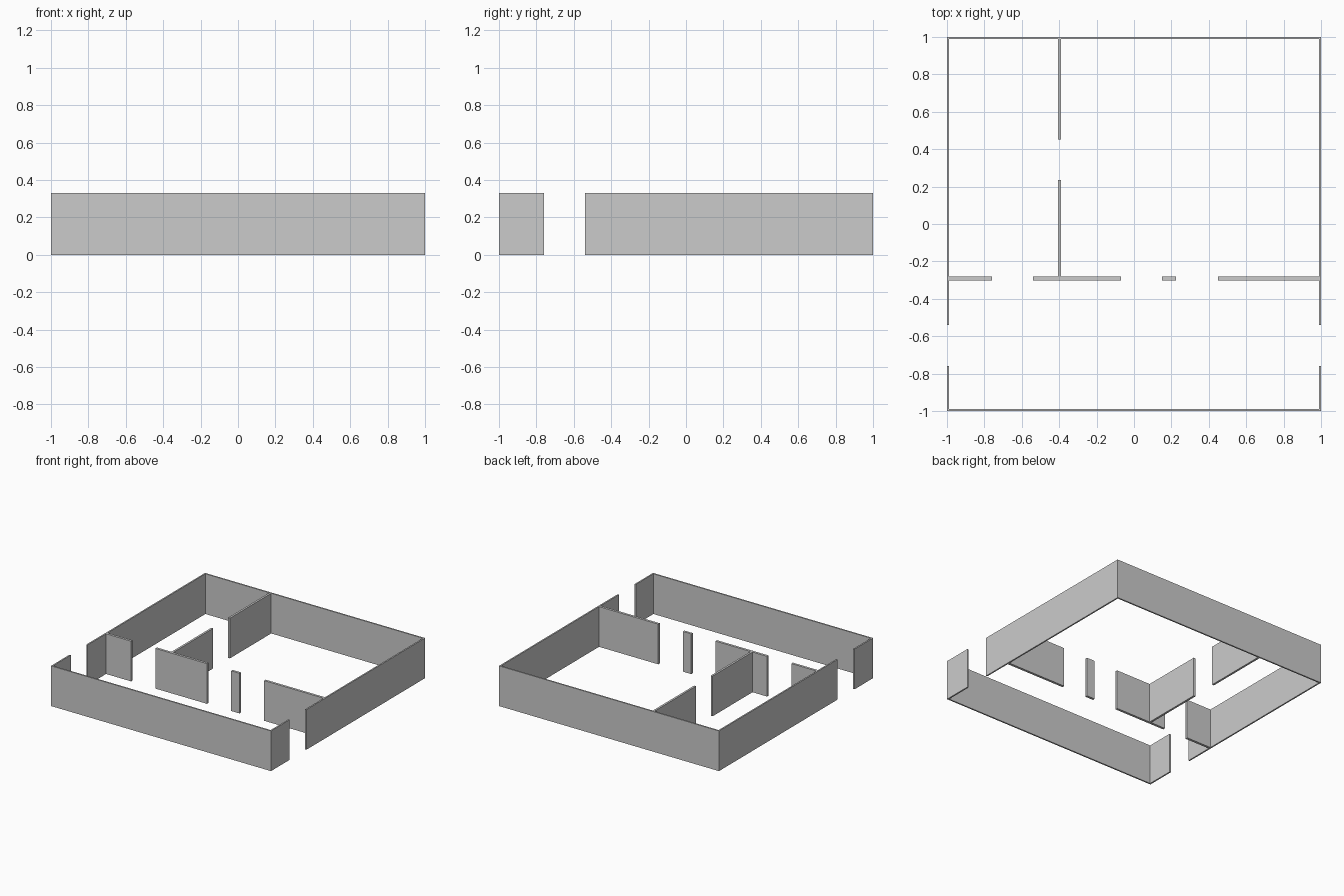
import bpy, bmesh
from mathutils import Matrix

if "Cube" in bpy.data.objects:
    bpy.data.objects.remove(bpy.data.objects["Cube"])

H = 0.33   # wall height
T = 0.012  # outer wall thickness


def wall(name, x0, x1, y0, y1):
    bm = bmesh.new()
    bmesh.ops.create_cube(bm, size=1, matrix=(
        Matrix.Translation(((x0 + x1) / 2, (y0 + y1) / 2, H / 2))
        @ Matrix.Diagonal((x1 - x0, y1 - y0, H, 1))))
    me = bpy.data.meshes.new(name)
    bm.to_mesh(me)
    bm.free()
    ob = bpy.data.objects.new(name, me)
    bpy.context.collection.objects.link(ob)


# outer side walls, each with a doorway near the front
for side, a, b in (("left", -1, -1 + T), ("right", 1 - T, 1)):
    wall(f"{side}_wall_front_part", a, b, -1, -0.76)
    wall(f"{side}_wall_back_part", a, b, -0.54, 1)

# front and back outer walls between the side walls
wall("front_wall", -1 + T, 1 - T, -1, -1 + T)
wall("back_wall", -1 + T, 1 - T, 1 - T, 1)

# corridor wall split by three doorways
spans = [(-1 + T, -0.76), (-0.54, -0.07), (0.15, 0.225), (0.45, 1 - T)]
for i, (a, b) in enumerate(spans, 1):
    wall(f"corridor_wall_{i}", a, b, -0.302, -0.282)

# room divider with one doorway
for i, (a, b) in enumerate([(-0.282, 0.235), (0.452, 1 - T)], 1):
    wall(f"room_divider_{i}", -0.407, -0.39, a, b)
